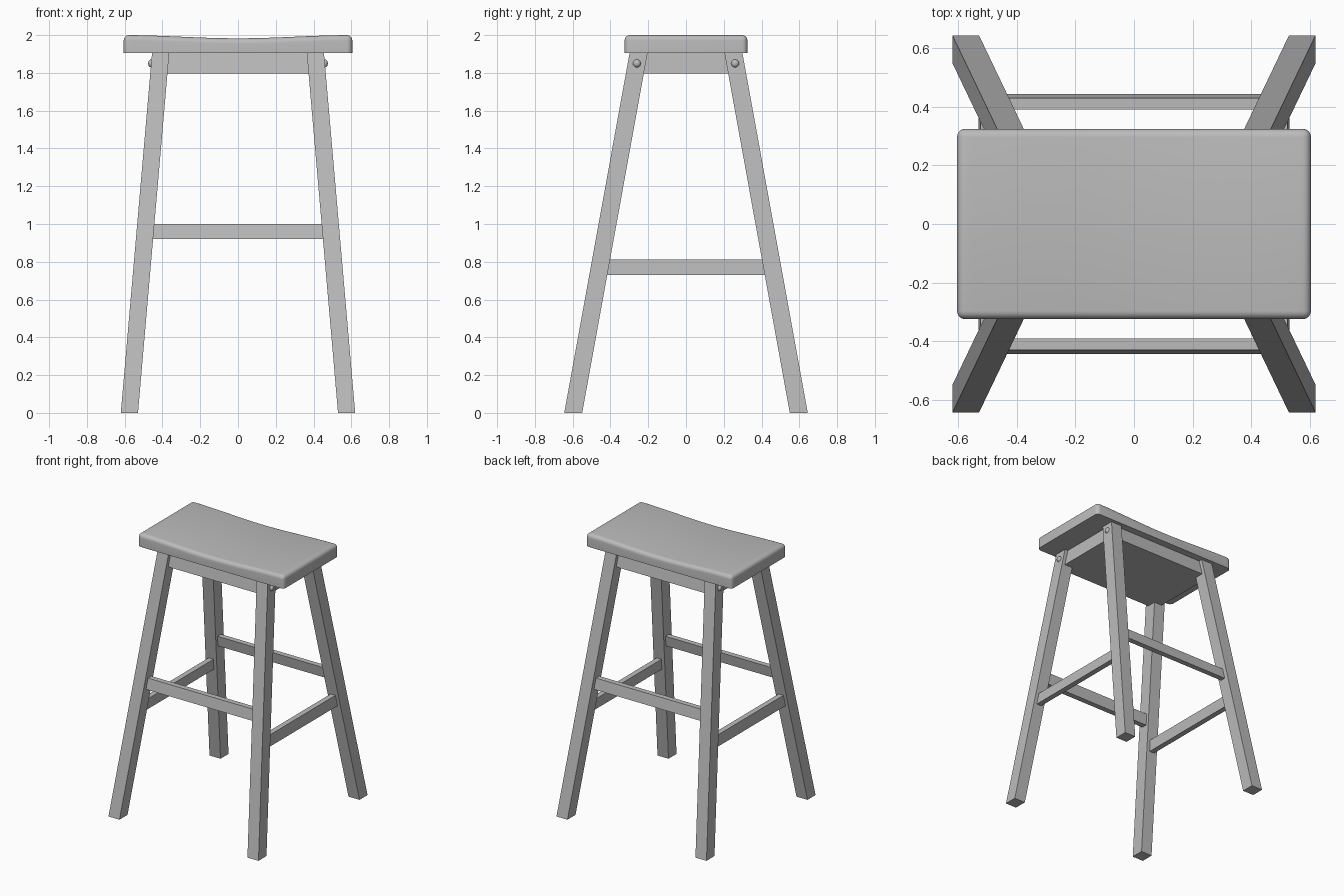
import bpy, bmesh, math
from mathutils import Vector

if "Cube" in bpy.data.objects:
    bpy.data.objects.remove(bpy.data.objects["Cube"])

grey = bpy.data.materials.new("plain grey")
grey.diffuse_color = (0.5, 0.5, 0.5, 1)
grey.use_nodes = True
grey.node_tree.nodes["Principled BSDF"].inputs["Base Color"].default_value = grey.diffuse_color


def finish(name, bm):
    bmesh.ops.recalc_face_normals(bm, faces=bm.faces)
    me = bpy.data.meshes.new(name)
    bm.to_mesh(me)
    bm.free()
    ob = bpy.data.objects.new(name, me)
    me.materials.append(grey)
    bpy.context.collection.objects.link(ob)
    return ob


def loft(name, low, high):
    """Box between two rectangles (x0, x1, y0, y1, z)."""
    bm = bmesh.new()
    rings = []
    for x0, x1, y0, y1, z in (low, high):
        rings.append([bm.verts.new(p) for p in
                      ((x0, y0, z), (x1, y0, z), (x1, y1, z), (x0, y1, z))])
    a, b = rings
    bm.faces.new(a[::-1])
    bm.faces.new(b)
    for i in range(4):
        j = (i + 1) % 4
        bm.faces.new((a[i], a[j], b[j], b[i]))
    return finish(name, bm)


def leg_x(z):  # centre of a leg, sideways
    return 0.575 - 0.0868 * z


def leg_y(z):  # centre of a leg, front to back
    return 0.597 - 0.1815 * z


# Seat: saddle profile extruded front to back, rounded on the upper edges
bm = bmesh.new()
W, D, N = 0.605, 0.325, 24
profile = [(W, 1.905), (-W, 1.905)]
for i in range(N + 1):
    t = -1 + 2 * i / N
    profile.append((W * t, 1.983 + 0.017 * math.sin(math.pi / 2 * abs(t)) ** 2))
face = bm.faces.new([bm.verts.new((x, -D, z)) for x, z in profile])
ext = bmesh.ops.extrude_face_region(bm, geom=[face])
bmesh.ops.translate(bm, vec=(0, 2 * D, 0),
                    verts=[v for v in ext["geom"] if isinstance(v, bmesh.types.BMVert)])
bmesh.ops.recalc_face_normals(bm, faces=bm.faces)
edges = [e for e in bm.edges if e.calc_face_angle(0) > 1
         and max(v.co.z for v in e.verts) > 1.95]
bmesh.ops.bevel(bm, geom=edges, offset=0.028, segments=5, profile=0.5, affect='EDGES')
seat = finish("seat", bm)
bpy.context.view_layer.objects.active = seat
seat.select_set(True)
bpy.ops.object.shade_smooth_by_angle(angle=math.radians(35))
seat.select_set(False)

# Apron block under the seat, its sides following the lean of the legs
def apron_ring(z):
    x, y = leg_x(z) + 0.02, leg_y(z) + 0.02
    return (-x, x, -y, y, z)


loft("apron", apron_ring(1.797), apron_ring(1.907))

# Splayed legs with a bolt head on each outer side
for sx, side in ((-1, "left"), (1, "right")):
    for sy, end in ((-1, "front"), (1, "back")):
        rings = []
        for z in (0, 1.907):
            x, y = sx * leg_x(z), sy * leg_y(z)
            rings.append((x - 0.0455, x + 0.0455, y - 0.0475, y + 0.0475, z))
        loft(f"{end}_{side}_leg", *rings)

        bm = bmesh.new()
        bmesh.ops.create_uvsphere(bm, u_segments=16, v_segments=10, radius=0.021)
        bmesh.ops.scale(bm, vec=(0.8, 1, 1), verts=bm.verts)
        bmesh.ops.translate(bm, vec=(sx * 0.459, sy * 0.26, 1.85), verts=bm.verts)
        for f in bm.faces:
            f.smooth = True
        finish(f"{end}_{side}_bolt", bm)

# Front and back footrests, higher up
for s, name in ((-1, "front_rail"), (1, "back_rail")):
    rings = []
    for z in (0.92, 1.0):
        x, y = leg_x(z) - 0.03, s * (leg_y(z) - 0.005)
        rings.append((-x, x, y - 0.02, y + 0.02, z))
    loft(name, *rings)

# Side rails, lower down
for s, name in ((-1, "left_rail"), (1, "right_rail")):
    rings = []
    for z in (0.73, 0.812):
        x, y = s * leg_x(z), leg_y(z) - 0.03
        rings.append((x - 0.02, x + 0.02, -y, y, z))
    loft(name, *rings)
